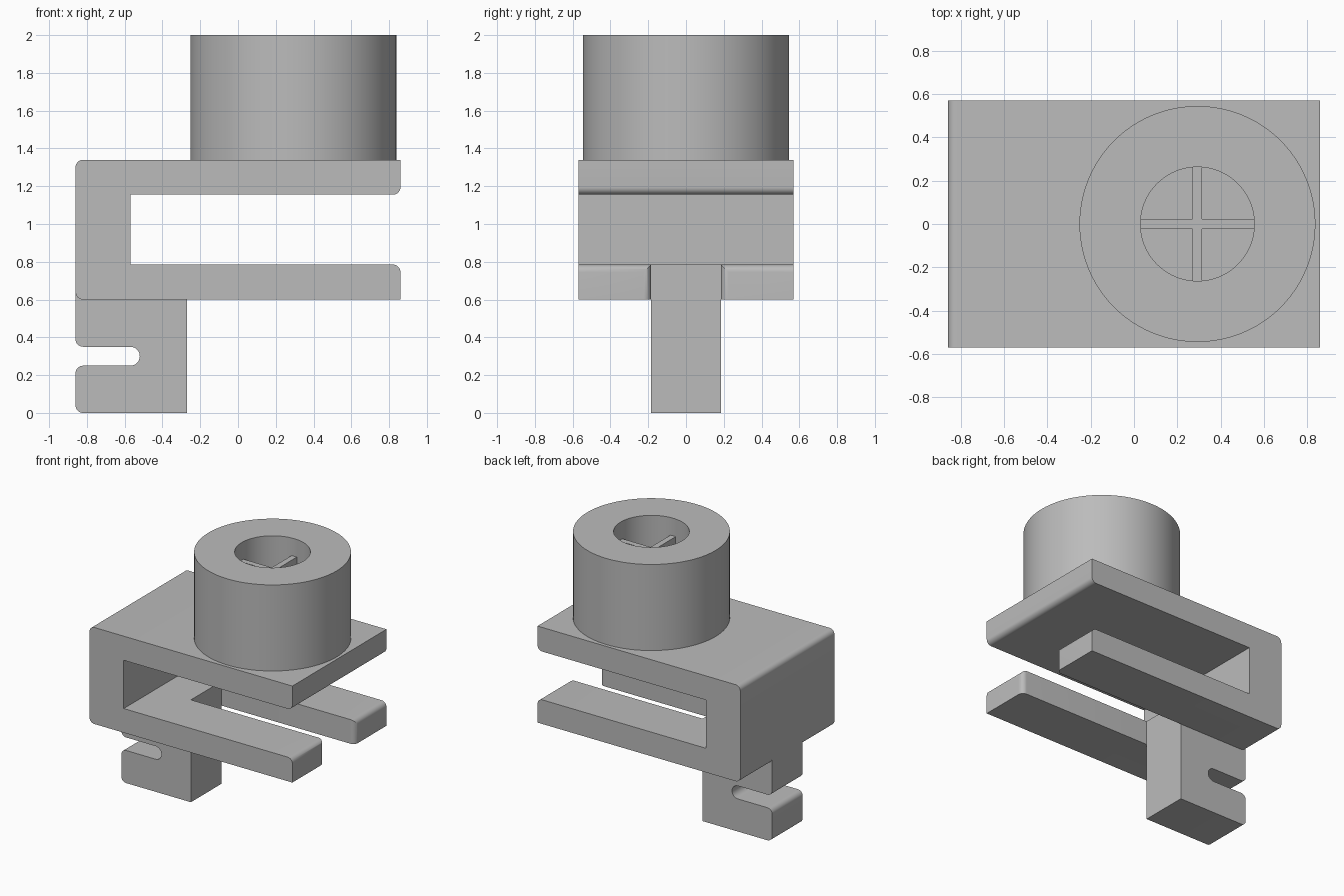
import bpy, bmesh, math
from mathutils import Vector

if "Cube" in bpy.data.objects:
    bpy.data.objects.remove(bpy.data.objects["Cube"])

grey = bpy.data.materials.new("plain grey")
grey.diffuse_color = (0.5, 0.5, 0.5, 1)
grey.use_nodes = True
grey.node_tree.nodes["Principled BSDF"].inputs["Base Color"].default_value = grey.diffuse_color


def finish(name, bm, smooth=True):
    bmesh.ops.recalc_face_normals(bm, faces=bm.faces)
    mesh = bpy.data.meshes.new(name)
    bm.to_mesh(mesh)
    bm.free()
    mesh.materials.append(grey)
    ob = bpy.data.objects.new(name, mesh)
    bpy.context.collection.objects.link(ob)
    if smooth:
        smooth_edges(ob)
    return ob


def smooth_edges(ob):
    bpy.ops.object.select_all(action='DESELECT')
    bpy.context.view_layer.objects.active = ob
    ob.select_set(True)
    bpy.ops.object.shade_smooth_by_angle(angle=math.radians(30))


def rounded(corners, steps=8):
    """Outline from (a, b, radius) corners, each right angle turned into an arc."""
    out = []
    for i, (a, b, r) in enumerate(corners):
        p = Vector((a, b))
        if r == 0:
            out.append(p)
            continue
        u = (Vector(corners[i - 1][:2]) - p).normalized()
        v = (Vector(corners[(i + 1) % len(corners)][:2]) - p).normalized()
        c = p + (u + v) * r
        for k in range(steps + 1):
            t = math.pi / 2 * k / steps
            out.append(c - v * r * math.cos(t) - u * r * math.sin(t))
    return out


def extrude(name, pts, lo, hi, place, smooth=True):
    bm = bmesh.new()
    face = bm.faces.new([bm.verts.new(place(p.x, p.y, lo)) for p in pts])
    new = bmesh.ops.extrude_face_region(bm, geom=[face])["geom"]
    shift = place(0, 0, hi) - place(0, 0, lo)
    bmesh.ops.translate(bm, vec=shift, verts=[g for g in new if isinstance(g, bmesh.types.BMVert)])
    bmesh.ops.remove_doubles(bm, verts=bm.verts, dist=1e-5)
    return finish(name, bm, smooth)


def side(a, b, h):
    return Vector((a, h, b))


def plan(a, b, h):
    return Vector((a, b, h))


R = 0.04

# Clamp bracket: C-shaped side profile
bracket = extrude("bracket", rounded([
    (-0.86, 0.60, R), (0.86, 0.60, 0), (0.86, 0.785, R), (-0.57, 0.785, 0),
    (-0.57, 1.155, 0), (0.86, 1.155, R), (0.86, 1.34, 0), (-0.86, 1.34, R)]),
    -0.57, 0.57, side, False)

# Fork slot in the lower arm, flared at its mouth
W, X = 0.185, 0.86
mouth = [Vector((X - R + R * math.sin(t), W + R - R * math.cos(t)))
         for t in (math.pi / 2 * k / 8 for k in range(9))]
half = [Vector((-0.27, W))] + mouth + [Vector((1.0, W + R))]
outline = half + [Vector((p.x, -p.y)) for p in reversed(half)]
cutter = extrude("slot_cutter", outline, 0.5, 0.9, plan, False)
cutter.hide_render = True
cutter.hide_viewport = True
mod = bracket.modifiers.new("slot", 'BOOLEAN')
mod.object = cutter
mod.solver = 'EXACT'
bpy.context.view_layer.objects.active = bracket
bpy.ops.object.modifier_apply(modifier="slot")
bpy.data.objects.remove(cutter)
smooth_edges(bracket)

# Leg with a round-ended notch
extrude("leg", rounded([
    (-0.86, 0.0, R), (-0.27, 0.0, 0), (-0.27, 0.64, 0), (-0.86, 0.64, 0),
    (-0.86, 0.35, R), (-0.52, 0.35, 0.05), (-0.52, 0.25, 0.05), (-0.86, 0.25, R)]),
    -W, W, side)

# Cup: thick-walled cylinder with a closed floor
CX, SEG = 0.293, 96
bm = bmesh.new()
rings = []
for r, z in ((0.545, 1.34), (0.545, 2.0), (0.263, 2.0), (0.263, 1.345)):
    rings.append([bm.verts.new((CX + r * math.cos(2 * math.pi * i / SEG),
                                r * math.sin(2 * math.pi * i / SEG), z)) for i in range(SEG)])
for low, high in zip(rings, rings[1:]):
    for i in range(SEG):
        j = (i + 1) % SEG
        bm.faces.new((low[i], low[j], high[j], high[i]))
bm.faces.new(rings[0])
bm.faces.new(rings[-1])
finish("cup", bm)

# Cross ribs inside the cup
B, L = 0.022, 0.263
quarter = [(L, -B), (L, B), (B, B)]
cross = []
for k in range(4):
    c, s = math.cos(k * math.pi / 2), math.sin(k * math.pi / 2)
    cross += [Vector((CX + x * c - y * s, x * s + y * c)) for x, y in quarter]
extrude("cross_ribs", cross, 1.345, 1.865, plan, False)
